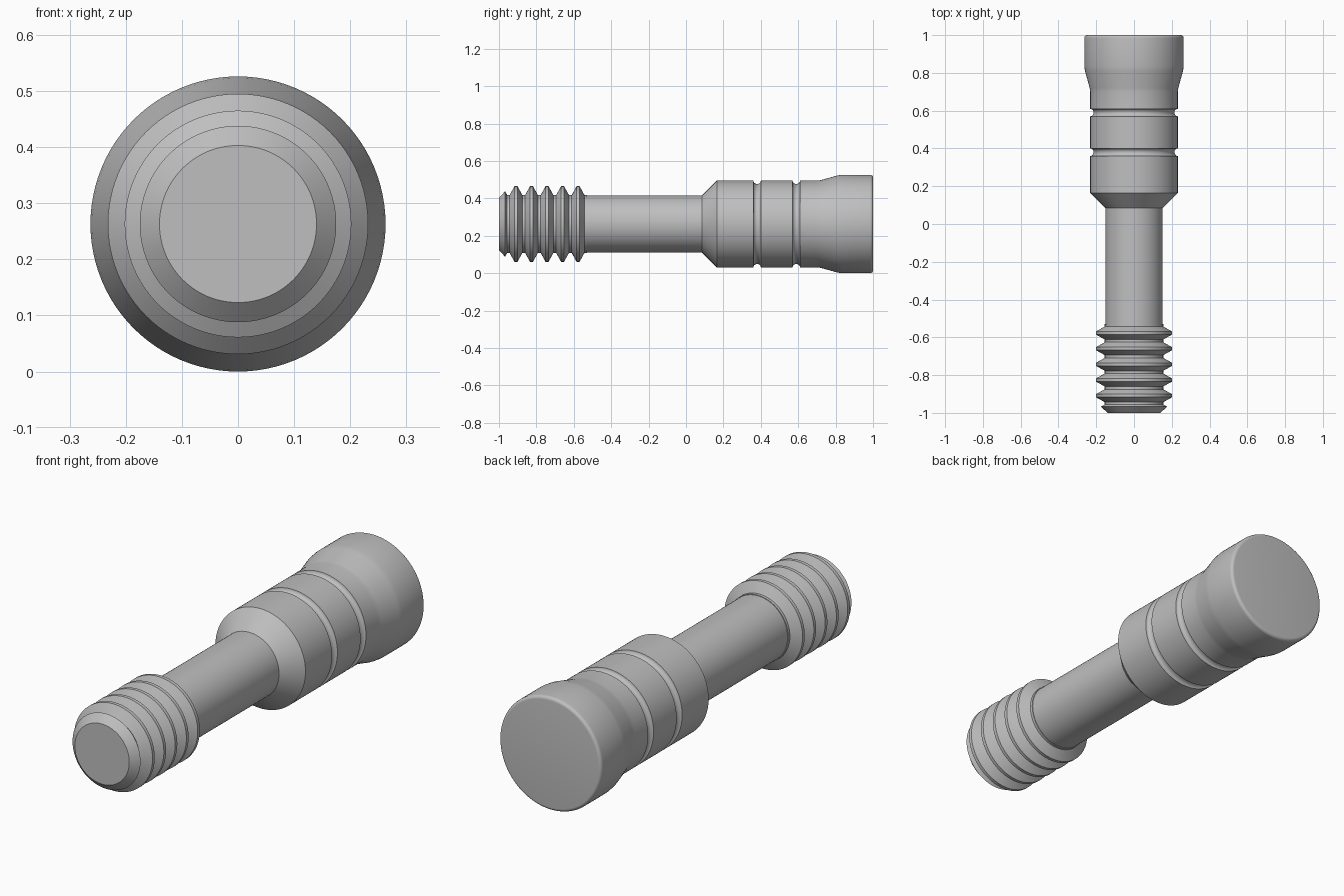
import bpy
import bmesh
import math

cube = bpy.data.objects.get("Cube")
if cube:
    bpy.data.objects.remove(cube, do_unlink=True)

SEGMENTS = 96
AXIS_Z = 0.263

# One plain grey metal
steel = bpy.data.materials.new("grey_steel")
steel.use_nodes = True
GREY = (0.52, 0.52, 0.52, 1.0)
steel.diffuse_color = GREY
steel.node_tree.nodes["Principled BSDF"].inputs["Base Color"].default_value = GREY


def lathe(name, profile):
    """Revolve (y, radius) points about the long axis and cap both ends."""
    bm = bmesh.new()
    rings = []
    for y, r in profile:
        rings.append([bm.verts.new((r * math.cos(a), y, AXIS_Z + r * math.sin(a)))
                      for a in (math.tau * i / SEGMENTS for i in range(SEGMENTS))])
    for a, b in zip(rings, rings[1:]):
        for i in range(SEGMENTS):
            j = (i + 1) % SEGMENTS
            bm.faces.new((a[i], a[j], b[j], b[i]))
    bm.faces.new(rings[0])
    bm.faces.new(rings[-1])
    bmesh.ops.recalc_face_normals(bm, faces=bm.faces)
    mesh = bpy.data.meshes.new(name)
    bm.to_mesh(mesh)
    bm.free()
    mesh.materials.append(steel)
    obj = bpy.data.objects.new(name, mesh)
    bpy.context.collection.objects.link(obj)
    bpy.ops.object.select_all(action='DESELECT')
    obj.select_set(True)
    bpy.context.view_layer.objects.active = obj
    bpy.ops.object.shade_smooth_by_angle(angle=math.radians(28))
    return obj


def groove(y, radius, width=0.04, depth=0.018, steps=10):
    """Rounded ring groove centred on y."""
    return [(y - width / 2 * math.cos(math.pi * i / steps),
             radius - depth * math.sin(math.pi * i / steps)) for i in range(steps + 1)]


# Threaded tip: chamfered nose, then five ridges
ROOT, CREST = 0.155, 0.202
tip = [(-1.0, 0.14), (-0.967, 0.175), (-0.956, ROOT)]
for k in range(5):
    y = -0.909 + 0.083 * k
    tip += [(y - 0.034, ROOT), (y - 0.008, CREST), (y + 0.008, CREST), (y + 0.034, ROOT)]
tip.append((-0.53, ROOT))
lathe("threaded_tip", tip)

# Plain shaft, set into the tip and the head
lathe("shaft", [(-0.56, 0.152), (0.12, 0.152)])

# Head: cone, grooved barrel, flare and rounded rim
BARREL, RIM, FILLET = 0.232, 0.263, 0.015
head = [(0.085, 0.152), (0.165, BARREL)]
head += groove(0.38, BARREL) + groove(0.59, BARREL)
head += [(0.70, BARREL), (0.72, 0.2345), (0.81, 0.2595), (0.835, RIM)]
for i in range(7):
    a = math.pi / 2 * i / 6
    head.append((1 - FILLET + FILLET * math.sin(a), RIM - FILLET + FILLET * math.cos(a)))
lathe("head", head)
